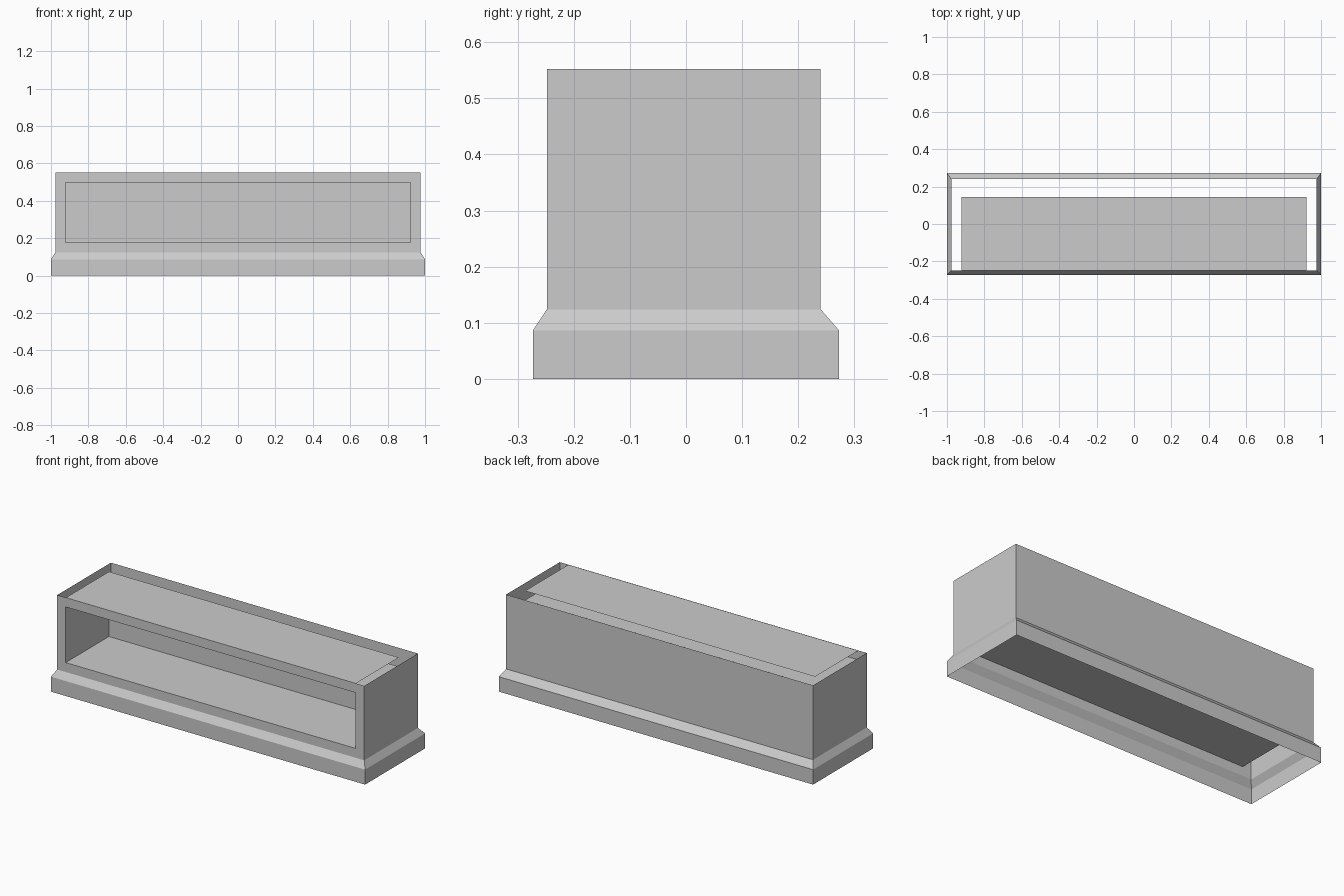
import bpy, bmesh
from mathutils import Vector

if "Cube" in bpy.data.objects:
    bpy.data.objects.remove(bpy.data.objects["Cube"])


def make_object(name, bm):
    mesh = bpy.data.meshes.new(name)
    bm.to_mesh(mesh)
    bm.free()
    obj = bpy.data.objects.new(name, mesh)
    bpy.context.collection.objects.link(obj)
    return obj


def ring(bm, half_x, front, back, z):
    return [bm.verts.new((x, y, z)) for x, y in
            ((-half_x, front), (half_x, front), (half_x, back), (-half_x, back))]


# Outer shell: plinth, sloped ledge and upper walls, open at top and bottom
LEVELS = [(1.0, -0.273, 0.273, 0.0),
          (1.0, -0.273, 0.273, 0.086),
          (0.977, -0.248, 0.24, 0.124),
          (0.977, -0.248, 0.24, 0.552)]
bm = bmesh.new()
rings = [ring(bm, *level) for level in LEVELS]
for low, high in zip(rings, rings[1:]):
    for i in range(4):
        j = (i + 1) % 4
        face = bm.faces.new((low[i], low[j], high[j], high[i]))
        if i == 0:
            front_face = face  # ends as the upper front wall
bm.normal_update()

# Recessed compartment pushed into the upper front wall
bmesh.ops.inset_region(bm, faces=[front_face], thickness=0.054, use_boundary=True,
                       use_even_offset=True)
pushed = bmesh.ops.extrude_discrete_faces(bm, faces=[front_face])["faces"][0]
bmesh.ops.translate(bm, verts=pushed.verts, vec=Vector((0, 0.393, 0)))
make_object("cabinet_shell", bm)

# Top panel, flush with the rim above the compartment
bm = bmesh.new()
bm.faces.new(ring(bm, 0.923, -0.248, 0.145, 0.551))
make_object("top_panel", bm)
